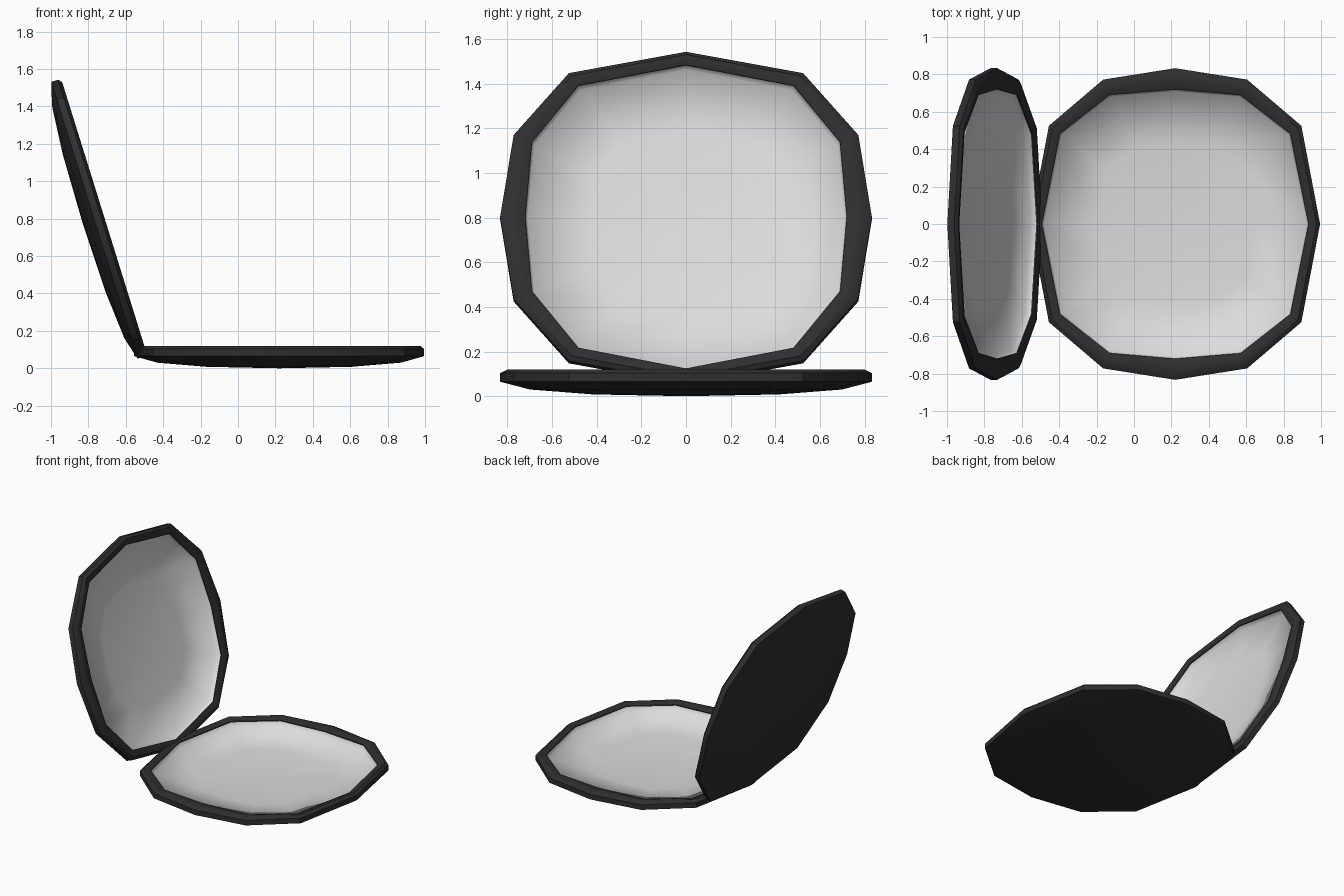
import bpy, bmesh, math
from mathutils import Matrix, Vector

if "Cube" in bpy.data.objects:
    bpy.data.objects.remove(bpy.data.objects["Cube"])


def material(name, value):
    m = bpy.data.materials.new(name)
    m.diffuse_color = (value, value, value, 1)
    m.use_nodes = True
    m.node_tree.nodes["Principled BSDF"].inputs["Base Color"].default_value = m.diffuse_color
    return m


black = material("black plastic", 0.028)
silver = material("silver lining", 0.72)


def outline(quarter):
    """Mirror a quarter outline into the full twelve-sided loop."""
    a, b, c, d = quarter
    half = [a, b, c, d, (-c[0], c[1]), (-b[0], b[1])]
    return half + [(-x, -y) for x, y in half]


OUTER = outline([(0.775, 0), (0.675, 0.525), (0.385, 0.772), (0, 0.833)])
INNER = outline([(0.712, 0), (0.615, 0.482), (0.35, 0.69), (0, 0.72)])


def ring(t, scale, z):
    """Loop blended from outer (t=0) to inner (t=1) outline, then scaled."""
    return [Vector(((o[0] + (i[0] - o[0]) * t) * scale,
                    (o[1] + (i[1] - o[1]) * t) * scale, z))
            for o, i in zip(OUTER, INNER)]


def loft(name, rings, mat, matrix, start=None, end=None, angle=None):
    bm = bmesh.new()
    loops = [[bm.verts.new(p) for p in r] for r in rings]
    n = 12
    for a, b in zip(loops, loops[1:]):
        for k in range(n):
            bm.faces.new((a[k], a[(k + 1) % n], b[(k + 1) % n], b[k]))
    if start is not None:
        c = bm.verts.new((0, 0, start))
        for k in range(n):
            bm.faces.new((c, loops[0][(k + 1) % n], loops[0][k]))
    if end is not None:
        c = bm.verts.new((0, 0, end))
        for k in range(n):
            bm.faces.new((c, loops[-1][k], loops[-1][(k + 1) % n]))
    me = bpy.data.meshes.new(name)
    bm.to_mesh(me)
    bm.free()
    me.transform(matrix)
    me.materials.append(mat)
    ob = bpy.data.objects.new(name, me)
    bpy.context.collection.objects.link(ob)
    for p in me.polygons:
        p.use_smooth = True
    if angle:
        bpy.ops.object.select_all(action='DESELECT')
        ob.select_set(True)
        bpy.context.view_layer.objects.active = ob
        bpy.ops.object.shade_smooth_by_angle(angle=math.radians(angle))


def half_case(name, matrix):
    # domed outside and rounded rim (rim plane at local z = 0)
    loft(name + "_shell", [ring(0, 0.5, -0.112), ring(0, 0.84, -0.09),
                           ring(0, 1, -0.055), ring(0, 1, -0.017),
                           ring(0.3, 1, 0), ring(0.65, 1, -0.001),
                           ring(1, 1, -0.012), ring(1, 1, -0.03)],
         black, matrix, start=-0.12, angle=35)
    # concave lining
    loft(name + "_lining", [ring(1, 1, -0.02), ring(1, 0.985, -0.05),
                            ring(1, 0.6, -0.085)],
         silver, matrix, end=-0.1)


# flat base, and lid swung open about the hinge
half_case("base", Matrix.Translation((0.22, 0, 0.12)))
half_case("lid", Matrix.Translation((-0.715, 0, 0.808))
          @ Matrix.Rotation(math.radians(72.7), 4, 'Y'))
